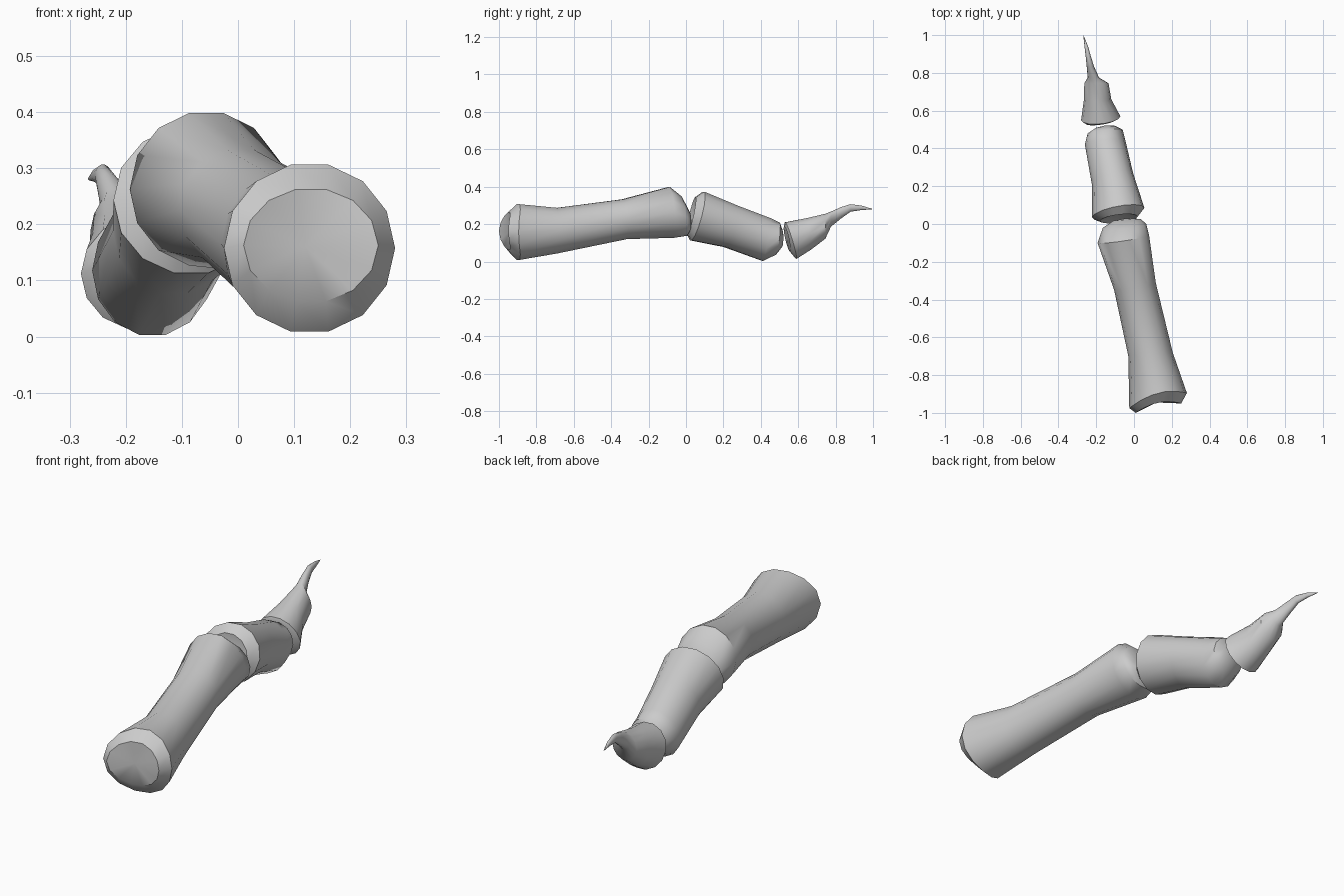
import bpy, bmesh, math

SIDES = 14


def loft(name, start, rings, end):
    """Skin oval rings between two cap points.
    Ring: y, x0, x1, z0, z1, lean across x, lean across z, pull-back at top and bottom."""
    bm = bmesh.new()
    loops = []
    for y, x0, x1, z0, z1, lean_x, lean_z, bow in rings:
        loop = []
        for i in range(SIDES):
            a = 2 * math.pi * (i + 0.5) / SIDES + math.pi / SIDES
            u, v = math.cos(a), math.sin(a)
            loop.append(bm.verts.new(((x0 + x1) / 2 + u * (x1 - x0) / 2,
                                      y + lean_x * u + lean_z * v + bow * v * v,
                                      (z0 + z1) / 2 + v * (z1 - z0) / 2)))
        loops.append(loop)
    for a, b in zip(loops, loops[1:]):
        for i in range(SIDES):
            j = (i + 1) % SIDES
            bm.faces.new((a[i], a[j], b[j], b[i]))
    for loop, tip in ((loops[0], start), (loops[-1], end)):
        c = bm.verts.new(tip)
        for i in range(SIDES):
            bm.faces.new((loop[i], loop[(i + 1) % SIDES], c))
    bmesh.ops.recalc_face_normals(bm, faces=bm.faces)
    mesh = bpy.data.meshes.new(name)
    bm.to_mesh(mesh)
    bm.free()
    obj = bpy.data.objects.new(name, mesh)
    bpy.context.collection.objects.link(obj)
    bpy.ops.object.select_all(action='DESELECT')
    obj.select_set(True)
    bpy.context.view_layer.objects.active = obj
    bpy.ops.object.shade_smooth_by_angle(angle=math.radians(45))


# Long base bone: hollowed socket in front, rounded knuckle behind
loft("base_bone", (0.12, -0.945, 0.16), [
    (-0.975, 0.01, 0.25, 0.06, 0.265, 0.025, 0, 0.03),
    (-0.935, -0.025, 0.28, 0.005, 0.31, 0.04, 0, 0.04),
    (-0.69, -0.03, 0.205, 0.04, 0.29, 0.01, 0, 0),
    (-0.33, -0.105, 0.115, 0.117, 0.335, 0.02, -0.01, 0),
    (-0.08, -0.193, 0.08, 0.123, 0.402, 0.02, -0.01, 0),
    (-0.01, -0.165, 0.065, 0.135, 0.35, 0.01, -0.015, 0),
    (0.022, -0.11, 0.035, 0.165, 0.26, 0.005, 0, 0),
], (-0.04, 0.03, 0.21))

# Middle bone: leaning socket, downward taper
loft("middle_bone", (-0.08, 0.055, 0.23), [
    (0.028, -0.18, 0.02, 0.145, 0.345, 0.012, 0.022, 0),
    (0.06, -0.222, 0.055, 0.11, 0.376, 0.025, 0.035, 0),
    (0.24, -0.223, -0.005, 0.075, 0.30, 0.03, 0.035, 0),
    (0.43, -0.26, -0.045, 0.0, 0.235, 0.01, 0.02, 0),
    (0.49, -0.245, -0.06, 0.035, 0.21, 0.01, 0.01, 0),
    (0.515, -0.2, -0.1, 0.08, 0.17, 0.005, 0, 0),
], (-0.15, 0.522, 0.13))

# End bone narrowing into an upturned claw
loft("claw_bone", (-0.18, 0.55, 0.125), [
    (0.54, -0.255, -0.1, 0.055, 0.19, 0.01, -0.015, 0),
    (0.56, -0.28, -0.072, 0.012, 0.212, 0.01, -0.03, 0),
    (0.66, -0.265, -0.12, 0.062, 0.235, 0, -0.01, 0),
    (0.745, -0.263, -0.135, 0.12, 0.257, 0, 0, 0),
    (0.775, -0.245, -0.185, 0.185, 0.268, 0, 0, 0),
    (0.83, -0.25, -0.21, 0.23, 0.292, 0, 0, 0),
    (0.88, -0.255, -0.226, 0.266, 0.307, 0, 0, 0),
    (0.94, -0.262, -0.243, 0.275, 0.299, 0, 0, 0),
    (0.985, -0.267, -0.261, 0.278, 0.285, 0, 0, 0),
], (-0.267, 1.0, 0.28))
